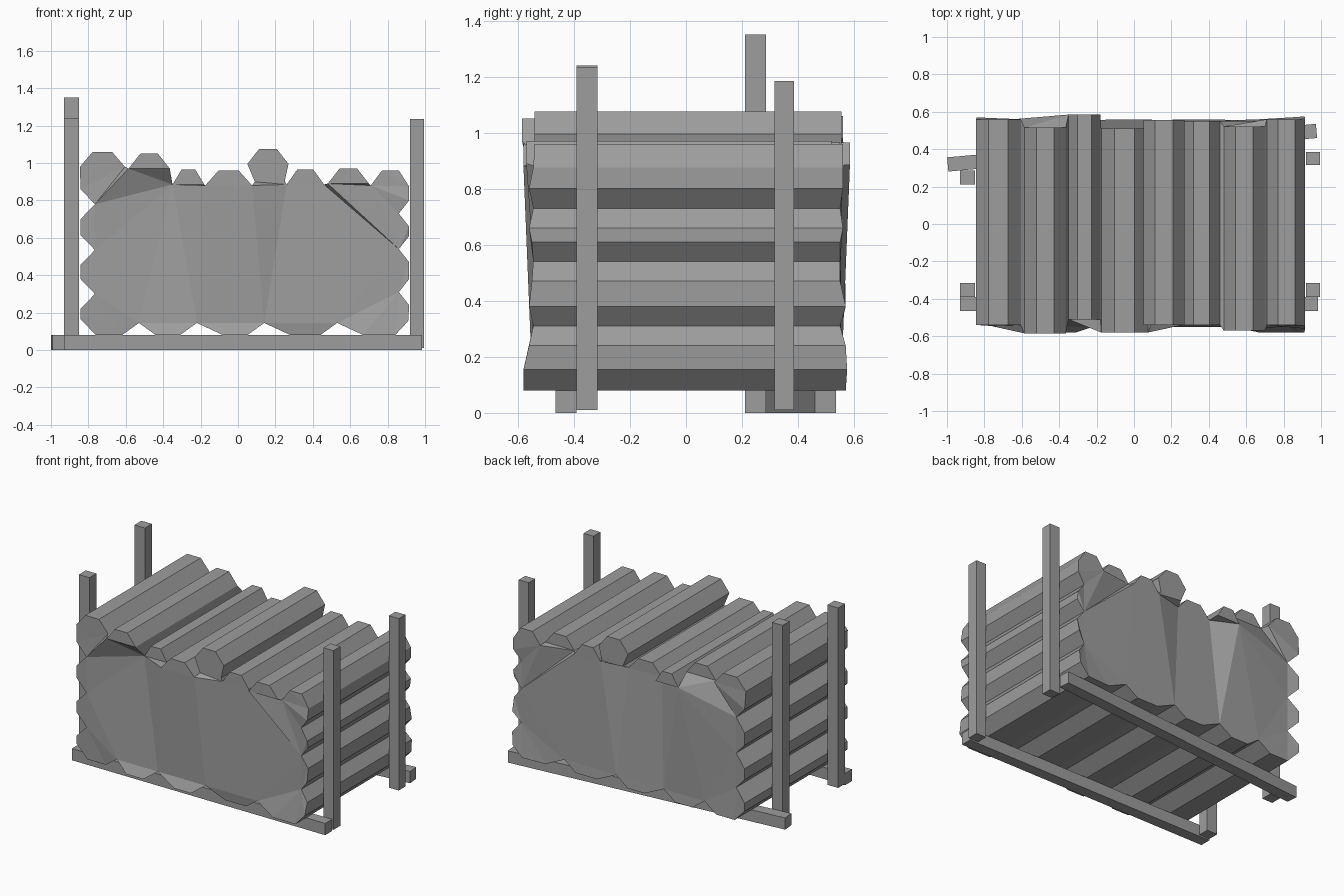
import bpy, bmesh, math
from mathutils import Matrix

if "Cube" in bpy.data.objects:
    bpy.data.objects.remove(bpy.data.objects["Cube"])

outline = []   # (x, z, front y, back y), counter-clockwise seen from the front

# Dull dark grey shared by all parts
GREY = bpy.data.materials.new("weathered_grey")
GREY.diffuse_color = (0.34, 0.34, 0.34, 1)
GREY.use_nodes = True
GREY.node_tree.nodes["Principled BSDF"].inputs["Base Color"].default_value = GREY.diffuse_color


def finish(bm, name):
    bmesh.ops.recalc_face_normals(bm, faces=bm.faces)
    mesh = bpy.data.meshes.new(name)
    bm.to_mesh(mesh)
    bm.free()
    mesh.materials.append(GREY)
    obj = bpy.data.objects.new(name, mesh)
    bpy.context.collection.objects.link(obj)
    return obj


def beam(name, x0, x1, y0, y1, z0, z1, turn=0.0):
    bm = bmesh.new()
    bmesh.ops.create_cube(bm, size=1.0)
    bm.transform(Matrix.Diagonal((x1 - x0, y1 - y0, z1 - z0, 1)))
    obj = finish(bm, name)
    obj.location = ((x0 + x1) / 2, (y0 + y1) / 2, (z0 + z1) / 2)
    obj.rotation_euler.z = turn
    return obj


def side_logs(x, groove, gap, notches, ends):
    """Logs bulging sideways to x, parted by grooves at the notch heights."""
    for z, (front, back) in zip(notches, ends):
        outline.append((x, z - gap, front, back))
        outline.append((groove, z, -0.545, 0.55))
        outline.append((x, z + gap, front, back))


# Bottom logs, left to right, with a V groove between neighbours
FRONTS = (-0.54, -0.58, -0.58, -0.54, -0.58)
GROOVES = (-0.53, -0.22, 0.14, 0.53)
outline.append((-0.76, 0.08, FRONTS[0], 0.56))
for i, x in enumerate(GROOVES):
    outline.append((x - 0.09, 0.08, FRONTS[i], 0.56))
    outline.append((x, 0.145, -0.55, 0.555))
    outline.append((x + (0.09 if i == 0 else 0.14), 0.08, FRONTS[i + 1], 0.56))
outline.append((0.84, 0.08, -0.58, 0.57))
outline.append((0.91, 0.155, -0.58, 0.575))

# Right side, going up
side_logs(0.915, 0.86, 0.07, (0.31, 0.54, 0.73),
          ((-0.56, 0.57), (-0.55, 0.55), (-0.56, 0.56)))
outline.append((0.915, 0.875, -0.545, 0.56))

# Top logs, right to left: centre x, top z, half width, front y, back y
TOP = [
    (0.815, 0.96, 0.105, -0.54, 0.56),
    (0.59, 0.97, 0.11, -0.57, 0.52),
    (0.36, 0.965, 0.10, -0.54, 0.55),
    (0.16, 1.075, 0.11, -0.54, 0.555),
    (-0.05, 0.96, 0.125, -0.58, 0.51),
    (-0.265, 0.965, 0.085, -0.51, 0.585),
    (-0.475, 1.05, 0.11, -0.585, 0.515),
    (-0.725, 1.06, 0.12, -0.54, 0.56),
]
for c, z, w, front, back in TOP:
    crown = [(w, 0.08), (0.43 * w, 0), (-0.43 * w, 0), (-w, 0.08)]
    if c > 0.8:                     # right corner log starts at its crown
        crown = crown[1:]
    if z > 1.07:                    # the proud log narrows to a neck below
        crown = [(0.09, 0.17)] + crown + [(-0.07, 0.175)]
    for dx, drop in crown:
        outline.append((c + dx, z - drop, front, back))

# Left side, going down
side_logs(-0.842, -0.765, -0.08, (0.78, 0.535, 0.30),
          ((-0.54, 0.57), (-0.54, 0.57), (-0.54, 0.57)))
outline.append((-0.842, 0.165, -0.54, 0.57))

# Log stack: ends are triangulated while flat, then pulled in and out
bm = bmesh.new()
front = [bm.verts.new((x, -0.5, z)) for x, z, yf, yb in outline]
back = [bm.verts.new((x, 0.5, z)) for x, z, yf, yb in outline]
n = len(outline)
for i in range(n):
    j = (i + 1) % n
    bm.faces.new((front[i], front[j], back[j], back[i]))
caps = [bm.faces.new(front), bm.faces.new(back[::-1])]
bm.normal_update()
bmesh.ops.triangulate(bm, faces=caps)
for f, b, (x, z, yf, yb) in zip(front, back, outline):
    f.co.y, b.co.y = yf, yb
finish(bm, "log_stack")

# Upright posts
beam("front_left_post", -0.93, -0.85, -0.39, -0.315, 0.01, 1.24)
beam("back_left_post", -0.93, -0.85, 0.21, 0.285, 0.0, 1.35)
beam("front_right_post", 0.92, 0.995, -0.39, -0.315, 0.01, 1.235)
beam("back_right_post", 0.92, 0.995, 0.315, 0.385, 0.01, 1.185)

# Ground rails, the back one lying slightly askew
beam("front_rail", -0.93, 0.985, -0.465, -0.39, 0.0, 0.08)
beam("back_rail", -1.0, 0.98, 0.37, 0.446, 0.0, 0.08, math.radians(5.2))
